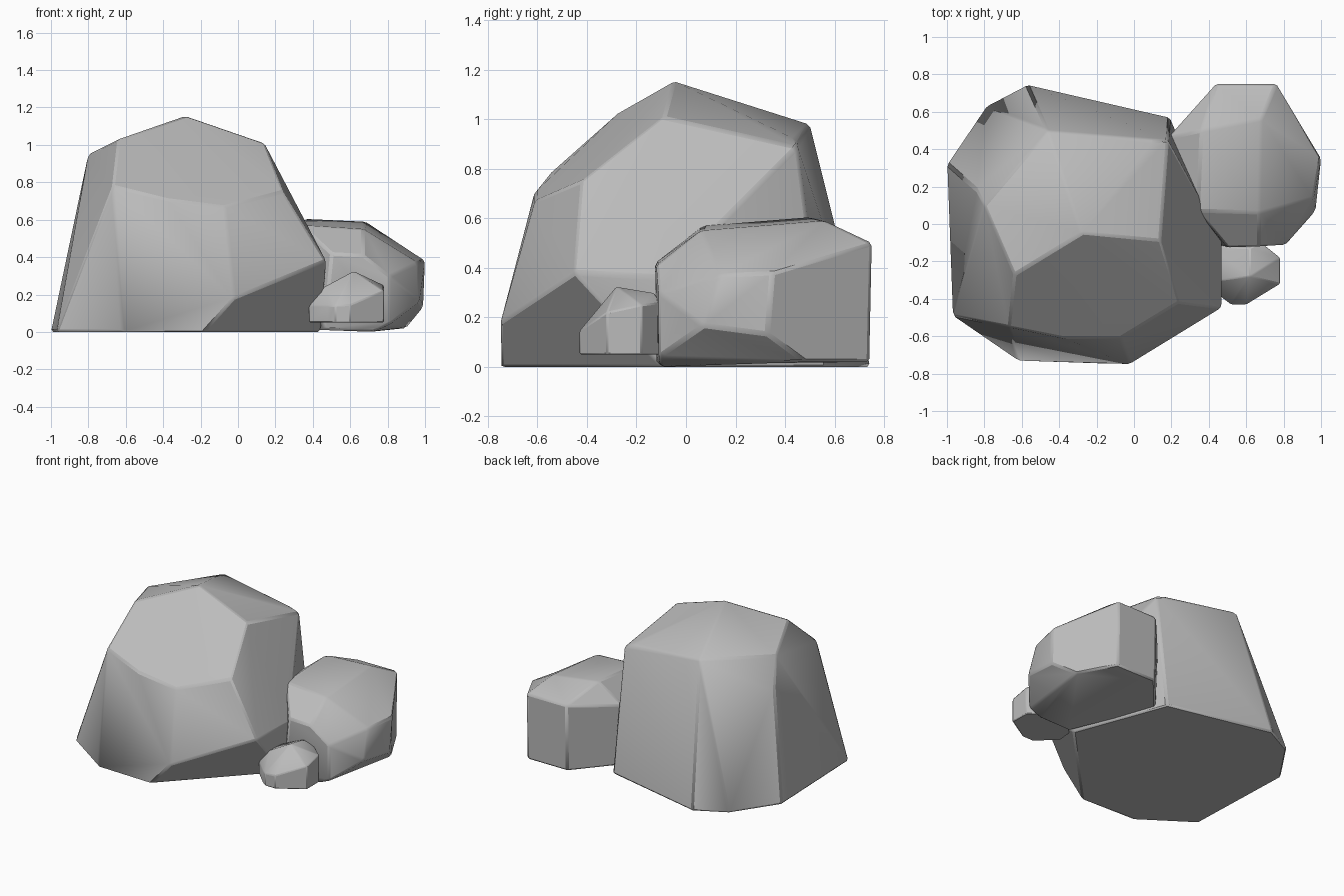
import bpy, bmesh, math

cube = bpy.data.objects.get("Cube")
if cube:
    bpy.data.objects.remove(cube, do_unlink=True)

# One plain stone colour
stone = bpy.data.materials.new("grey_stone")
stone.use_nodes = True
stone.diffuse_color = (0.5, 0.5, 0.5, 1)
shader = next(n for n in stone.node_tree.nodes if n.type == "BSDF_PRINCIPLED")
shader.inputs["Base Color"].default_value = stone.diffuse_color
shader.inputs["Roughness"].default_value = 0.9


def make_rock(name, corners, chamfer):
    """Chisel a faceted rock as the hull of its corners, with worn edges."""
    bm = bmesh.new()
    for corner in corners:
        bm.verts.new(corner)
    hull = bmesh.ops.convex_hull(bm, input=bm.verts)
    loose = [v for v in hull["geom_interior"] if isinstance(v, bmesh.types.BMVert)]
    bmesh.ops.delete(bm, geom=loose, context="VERTS")
    bmesh.ops.dissolve_limit(bm, angle_limit=math.radians(7),
                             verts=bm.verts, edges=bm.edges)
    bmesh.ops.recalc_face_normals(bm, faces=bm.faces)
    mesh = bpy.data.meshes.new(name)
    bm.to_mesh(mesh)
    bm.free()
    mesh.materials.append(stone)
    rock = bpy.data.objects.new(name, mesh)
    bpy.context.collection.objects.link(rock)
    bevel = rock.modifiers.new("worn_edges", "BEVEL")
    bevel.width = chamfer
    bevel.segments = 1
    bevel.limit_method = "ANGLE"
    bevel.angle_limit = math.radians(15)
    bpy.ops.object.select_all(action="DESELECT")
    rock.select_set(True)
    bpy.context.view_layer.objects.active = rock
    bpy.ops.object.shade_smooth_by_angle(angle=math.radians(30))
    return rock


# Large boulder: footprint, undercut right flank, shoulders, crown
footprint = [(x, y, 0) for x, y in (
    (-.97, -.49), (-.62, -.73), (-.18, -.745), (.44, -.1), (.3, .2),
    (.19, .57), (-.57, .745), (-.79, .63), (-1, .32), (-1, .25))]
flank = [(-.02, -.75, .18), (.47, -.45, .38), (.47, -.08, .36)]
shoulders = [(-.67, -.55, .78), (-.38, -.61, .71), (-.07, -.61, .67),
             (.24, -.42, .75), (.21, .24, .87), (.18, .45, .89)]
crown = [(-.64, -.27, 1.03), (-.28, -.05, 1.155), (.14, -.09, 1.01),
         (.13, .25, .96), (.1, .44, .92), (-.46, .5, .98),
         (-.8, .1, .95), (-.84, .18, .76)]
make_rock("large_boulder", footprint + flank + shoulders + crown, .012)

# Medium boulder: foot, sides, top
foot = [(.46, -.12, .01), (.72, -.1, 0), (.81, -.11, .04), (.9, .48, .02),
        (.76, .74, .02), (.44, .74, .02), (.2, .46, .02), (.6, .5, 0)]
sides = [(.97, .07, .165), (.99, .33, .13), (1, .35, .38), (.96, .14, .37),
         (.5, -.125, .42), (.67, -.12, .41), (.81, -.11, .3),
         (.44, .75, .5), (.76, .75, .5), (.18, .46, .46)]
top = [(.36, .5, .605), (.68, .56, .59), (.67, .06, .55), (.34, .07, .57)]
make_rock("medium_boulder", foot + sides + top, .012)

# Small stone: straight-sided base, sloping cap
outline = [(.38, -.3), (.48, -.4), (.52, -.43), (.6, -.43),
           (.78, -.32), (.78, -.18), (.68, -.1), (.4, -.12)]
rims = (.14, .14, .14, .145, .22, .25, .26, .2)
base = [(x, y, .05) for x, y in outline]
rim = [(x, y, z) for (x, y), z in zip(outline, rims)]
cap = [(.46, -.3, .24), (.62, -.28, .325), (.62, -.13, .3), (.7, -.3, .27)]
make_rock("small_stone", base + rim + cap, .006)
